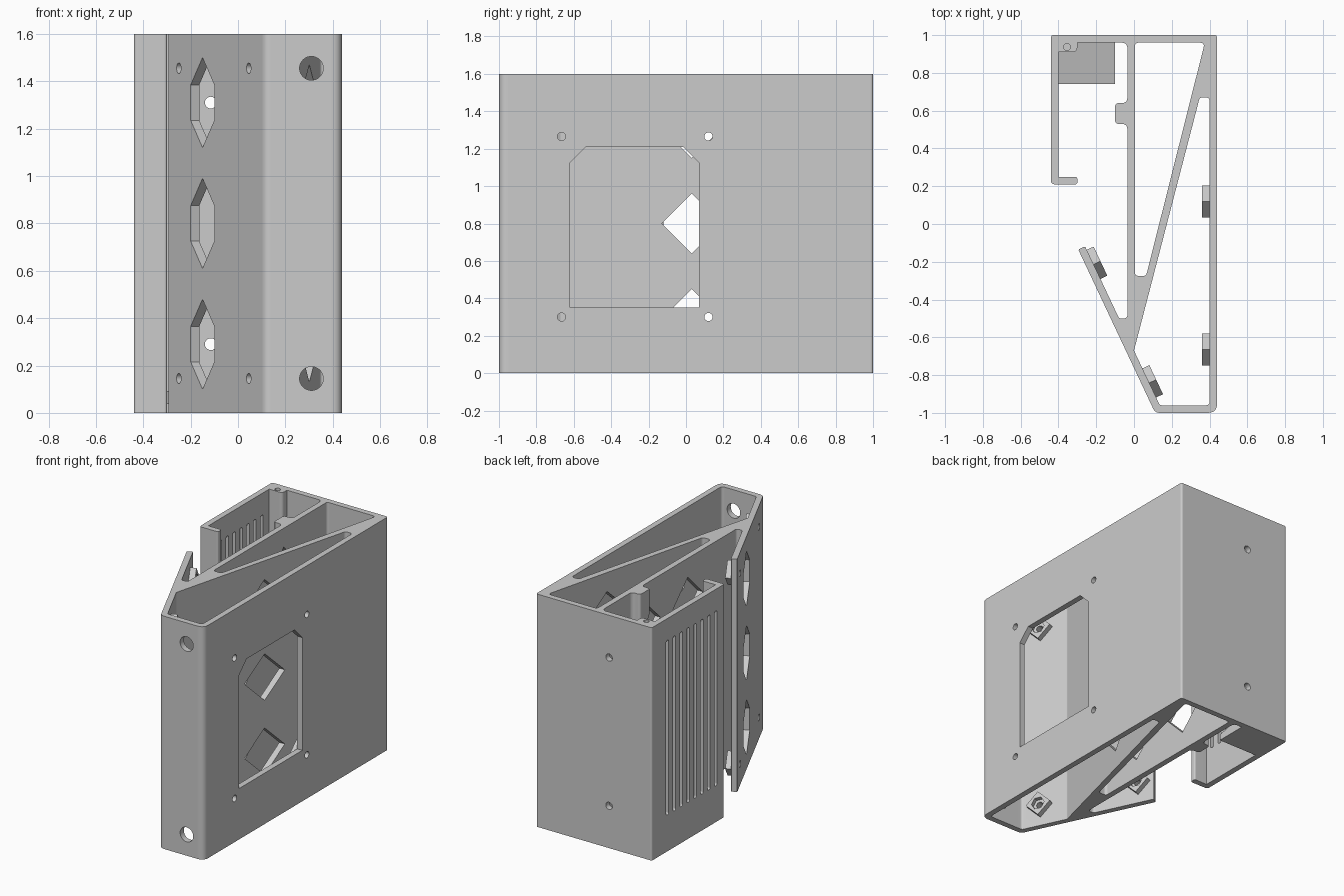
import bpy, bmesh, math
from mathutils import Matrix, Vector

if "Cube" in bpy.data.objects:
    bpy.data.objects.remove(bpy.data.objects["Cube"])

H = 1.6            # height of the bracket
WALL = 0.04

grey = bpy.data.materials.new("plain grey plastic")
grey.use_nodes = True
colour = (0.6, 0.6, 0.6, 1)
grey.diffuse_color = colour
grey.node_tree.nodes["Principled BSDF"].inputs["Base Color"].default_value = colour


def rounded(corners, steps=5):
    """Turn (x, y, radius) corners into a filleted outline."""
    out = []
    for i, (x, y, r) in enumerate(corners):
        p = Vector((x, y))
        a = (Vector(corners[i - 1][:2]) - p).normalized()
        b = (Vector(corners[(i + 1) % len(corners)][:2]) - p).normalized()
        if r == 0:
            out.append(p)
            continue
        t = r / math.tan(a.angle(b) / 2)
        for k in range(steps + 1):
            s = k / steps
            out.append(p + a * t * (1 - s) ** 2 + b * t * s ** 2)
    return out


def ngon(r, sides, turn=0.0):
    return [(r * math.cos(turn + math.tau * i / sides),
             r * math.sin(turn + math.tau * i / sides)) for i in range(sides)]


def frame(origin, normal):
    """Local axes on an upright wall: x along it, y up, z along its normal."""
    n = Vector(normal).normalized()
    up = Vector((0, 0, 1))
    m = Matrix((up.cross(n), up, n)).transposed().to_4x4()
    m.translation = origin
    return m


def prisms(name, parts):
    """One object from (outline, start, end, matrix) prisms."""
    bm = bmesh.new()
    for pts, d0, d1, m in parts:
        low = [bm.verts.new(m @ Vector((p[0], p[1], d0))) for p in pts]
        top = [bm.verts.new(m @ Vector((p[0], p[1], d1))) for p in pts]
        bm.faces.new(low[::-1])
        bm.faces.new(top)
        for i in range(len(pts)):
            j = (i + 1) % len(pts)
            bm.faces.new((low[i], low[j], top[j], top[i]))
    bmesh.ops.recalc_face_normals(bm, faces=bm.faces)
    mesh = bpy.data.meshes.new(name)
    bm.to_mesh(mesh)
    bm.free()
    mesh.materials.append(grey)
    ob = bpy.data.objects.new(name, mesh)
    bpy.context.collection.objects.link(ob)
    return ob


def activate(ob):
    bpy.ops.object.select_all(action='DESELECT')
    ob.select_set(True)
    bpy.context.view_layer.objects.active = ob


def combine(ob, name, parts, operation='DIFFERENCE'):
    tool = prisms(name, parts)
    tool.hide_render = True
    mod = ob.modifiers.new(name, 'BOOLEAN')
    mod.operation = operation
    mod.solver = 'EXACT'
    mod.object = tool
    activate(ob)
    bpy.ops.object.modifier_apply(modifier=mod.name)
    bpy.data.objects.remove(tool)


# Outer outline with the open side pocket, lip, screw boss and slanted flap
outline = [(.44, -1, .05), (.44, 1, .015), (-.44, 1, .015), (-.44, .21, .02),
           (-.30, .21, .012), (-.30, .25, .012), (-.40, .25, 0), (-.40, .91, 0),
           (-.30, .91, .025), (-.30, .96, 0), (-.035, .96, .03),
           (-.035, .64, .03), (-.10, .64, .02), (-.10, .53, .02),
           (-.035, .53, .03), (-.035, -.5, .02), (-.079, -.5, .02),
           (-.259, -.118, .008), (-.295, -.135, .008), (.112, -1, .04)]
upright = Matrix.Identity(4)
body = prisms("bracket_body", [(rounded(outline), 0, H, upright)])

# Two inner cells either side of the diagonal web
back_cell = rounded([(.005, -.275, .02), (.064, -.275, .02),
                     (.375, .96, .02), (.005, .96, .02)])
front_cell = rounded([(.40, -.96, .02), (.40, .67, .02), (.348, .67, .02),
                      (0, -.67, .01), (.137, -.96, .02)])
combine(body, "cells", [(back_cell, -.1, H + .1, upright),
                        (front_cell, -.1, H + .1, upright)])

# Positions of the screws on the side wall and on the slanted flap
slant_in = Vector((.905, .4255, 0))
slant_along = Vector((.4255, -.905, 0))
slant_top = Vector((-.295, -.135, 0))


def on_slant(x, z):
    return slant_top + slant_along * ((x - slant_top.x) / slant_along.x) + Vector((0, 0, z))


screws = [frame((.40, y, z), (-1, 0, 0)) for y in (-.665, .12) for z in (.30, 1.265)]
screws += [frame(on_slant(x, z) + slant_in * WALL, slant_in)
           for x in (-.25, .045) for z in (.145, 1.455)]

# Diamond nut holders, with hexagonal pockets and through holes
combine(body, "nut_holders", [(ngon(.085, 4), -.01, WALL, m) for m in screws], 'UNION')
combine(body, "nut_pockets", [(ngon(.045, 6), .01, .06, m) for m in screws])
combine(body, "screw_holes", [(ngon(.022, 20), -.08, .03, m) for m in screws])

# Side window with clipped upper corners
w, h, c = .345, .43, .085
window = [(-w, -h), (w, -h), (w, h - c), (w - c, h), (c - w, h), (-w, h - c)]
combine(body, "window", [(window, -.08, .02, frame((.40, -.275, .78), (-1, 0, 0)))])

# Diamond openings through the diagonal web and middle wall
rows = (.29, .80, 1.31)
combine(body, "diamonds", [(ngon(.16, 4), -.15, .355, frame((0, y, z), (1, 0, 0)))
                           for y in (.03, .49) for z in rows])

# Pointed cable openings in the slanted flap
w, h, c = .117, .075, .19
hexagon = [(-w, -h), (0, -c), (w, -h), (w, h), (0, c), (-w, h)]
combine(body, "flap_openings", [(hexagon, -.05, .07, frame(on_slant(-.15, z), slant_in))
                                for z in rows])

# Vent slots in the left wall
slot = rounded([(-.014, -.6, .013), (.014, -.6, .013), (.014, .6, .013), (-.014, .6, .013)])
combine(body, "vents", [(slot, -.05, .05, frame((-.42, .305 + .075 * i, .85), (-1, 0, 0)))
                        for i in range(8)])

# Round holes in the front wall, back wall and screw boss
round_holes = [(ngon(.05, 32), -.05, .05, frame((.31, -.98, z), (0, -1, 0)))
               for z in (.145, 1.455)]
round_holes += [(ngon(.025, 20), -.05, .05, frame((-.115, .98, z), (0, 1, 0)))
                for z in (.29, 1.31)]
round_holes.append((ngon(.018, 16), H - .3, H + .1, Matrix.Translation((-.355, .937, 0))))
combine(body, "round_holes", round_holes)

# Sloped floor at the base of the side pocket
floor_side = [(.74, 0), (.96, 0), (.96, .09), (.74, .04)]
prisms("pocket_floor", [(floor_side, -.40, -.10, frame((0, 0, 0), (1, 0, 0)))])

# Smooth the fillets while keeping the flat walls flat
activate(body)
bpy.ops.object.shade_smooth_by_angle(angle=math.radians(28))
normals = body.modifiers.new("flat walls", 'WEIGHTED_NORMAL')
normals.keep_sharp = True
